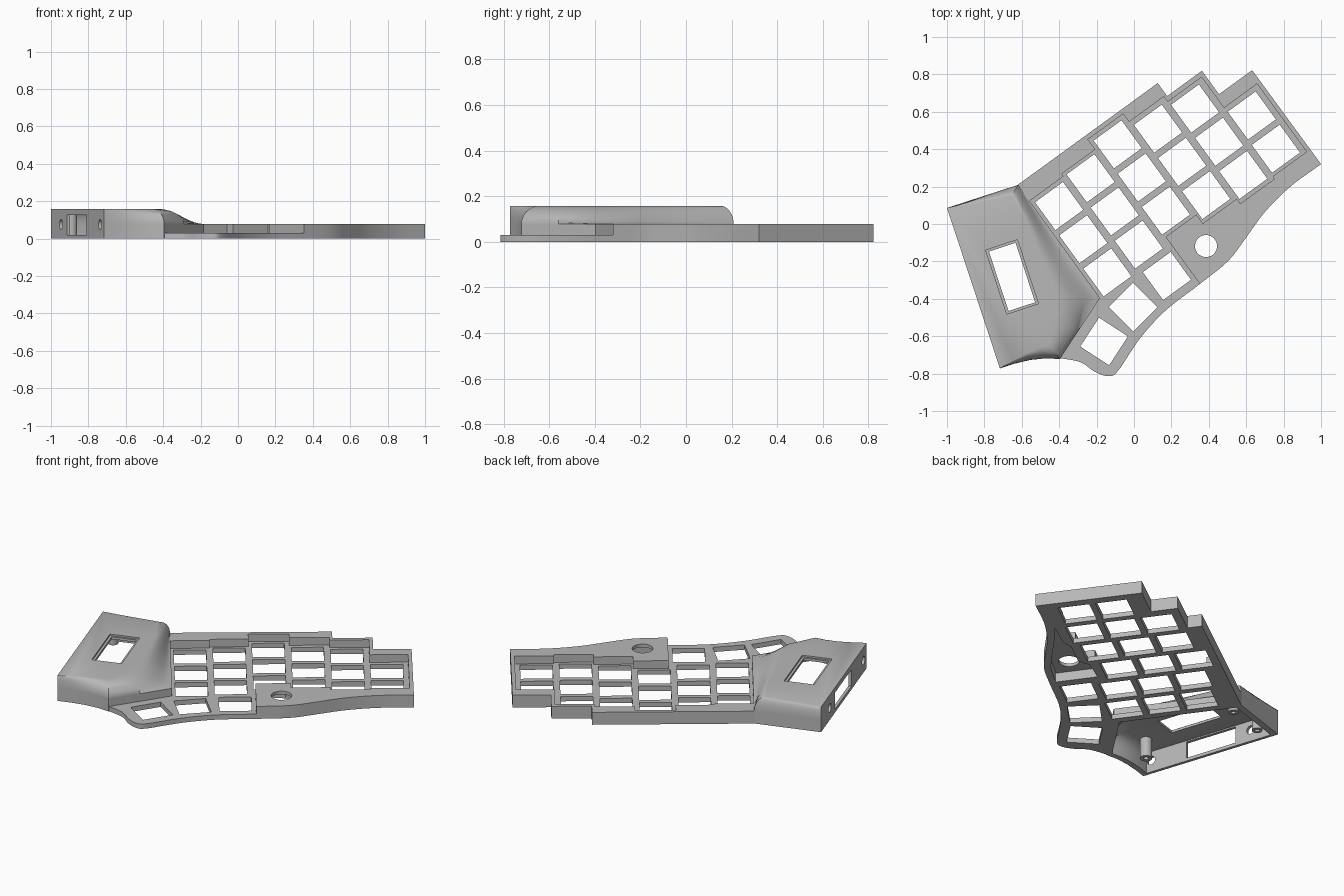
import bpy, bmesh, math
from mathutils import Matrix, Vector

if "Cube" in bpy.data.objects:
    bpy.data.objects.remove(bpy.data.objects["Cube"], do_unlink=True)

grey = bpy.data.materials.new("case grey")
grey.use_nodes = True
colour = (0.48, 0.48, 0.48, 1)
grey.diffuse_color = colour
grey.node_tree.nodes["Principled BSDF"].inputs["Base Color"].default_value = colour

UNIT = 187           # key layout steps per model unit
TILT = math.radians(36)


def layout(u, v):
    """Position on the tilted key layout to model x, y."""
    c, s = math.cos(TILT), math.sin(TILT)
    return ((u * c - v * s) / UNIT, (u * s + v * c) / UNIT)


def layouts(points):
    return [layout(u, v) for u, v in points]


def rect(x, y, w, h, angle):
    c, s = math.cos(angle), math.sin(angle)
    corners = [(-w / 2, -h / 2), (w / 2, -h / 2), (w / 2, h / 2), (-w / 2, h / 2)]
    return [(x + a * c - b * s, y + a * s + b * c) for a, b in corners]


def circle(x, y, r, n=40):
    return [(x + r * math.cos(math.tau * i / n), y + r * math.sin(math.tau * i / n)) for i in range(n)]


def loft(bm, rings):
    rows = [[bm.verts.new(p) for p in ring] for ring in rings]
    n = len(rows[0])
    for low, high in zip(rows, rows[1:]):
        for i in range(n):
            j = (i + 1) % n
            bm.faces.new((low[i], low[j], high[j], high[i]))
    bm.faces.new(rows[0][::-1])
    bm.faces.new(rows[-1])


def make(name, bm):
    bmesh.ops.recalc_face_normals(bm, faces=bm.faces)
    mesh = bpy.data.meshes.new(name)
    bm.to_mesh(mesh)
    bm.free()
    obj = bpy.data.objects.new(name, mesh)
    bpy.context.collection.objects.link(obj)
    mesh.materials.append(grey)
    return obj


def prisms(name, outlines, z0, z1):
    bm = bmesh.new()
    for pts in outlines:
        loft(bm, [[(x, y, z) for x, y in pts] for z in (z0, z1)])
    return make(name, bm)


def select(obj):
    bpy.ops.object.select_all(action='DESELECT')
    obj.select_set(True)
    bpy.context.view_layer.objects.active = obj


def cut(obj, cutter):
    select(obj)
    mod = obj.modifiers.new("cut", 'BOOLEAN')
    mod.operation, mod.solver, mod.object = 'DIFFERENCE', 'EXACT', cutter
    bpy.ops.object.modifier_apply(modifier=mod.name)
    bpy.data.objects.remove(cutter, do_unlink=True)


def spline(points, steps=6):
    """Smooth curve through the points."""
    p = [Vector(q) for q in points]
    p = [p[0] * 2 - p[1]] + p + [p[-1] * 2 - p[-2]]
    out = []
    for a, b, c, d in zip(p, p[1:], p[2:], p[3:]):
        for i in range(steps):
            t = i / steps
            q = 0.5 * (2 * b + (c - a) * t + (2 * a - 5 * b + 4 * c - d) * t**2
                       + (3 * b - a - 3 * c + d) * t**3)
            out.append(tuple(q))
    return out + [tuple(p[-2])]


# Key tray: stepped back edge, wavy front edge
back = layouts([(-73, 100), (102, 100), (102, 84), (145, 84), (145, 55), (186, 55)])
wave = spline([(1, .32), (.834, .198), (.70, .064), (.594, -.08), (.503, -.198), (.353, -.32),
               (.166, -.465), (.03, -.615), (-.086, -.786), (-.139, -.813), (-.209, -.79),
               (-.289, -.738), (-.41, -.715)])
tray = prisms("key_tray", [back + wave + layouts([(-73, -39)])], 0, .078)

# Sunken key field, open towards the thumb keys
field = layouts([(-200, 80), (-29, 80), (-29, 83), (12.5, 83), (12.5, 95.5), (56, 95.5),
                 (56, 85.5), (99, 85.5), (99, 79), (141, 79), (141, 41), (182, 41),
                 (182, -43), (140, -43), (140, -46), (98, -46), (98, -40), (56, -40),
                 (56, -29), (18, -29), (18, -200), (-200, -200)])
cut(tray, prisms("field_cutter", [field], .03, .2))

# Key openings: staggered columns, then the thumb fan
HOLE = 34.5 / UNIT
holes = []
for column, top in enumerate((58.5, 62.5, 74, 63, 57.5, 18.5)):
    for row in range(2 if column == 5 else 3):
        x, y = layout(-50 + 41.8 * column, top - 41 * row)
        holes.append(rect(x, y, HOLE, HOLE, TILT))
for x, y, angle in ((.176, -.278, 36), (-.005, -.444, 45), (-.16, -.628, 57)):
    holes.append(rect(x, y, HOLE, HOLE, math.radians(angle)))
cut(tray, prisms("key_cutter", holes, -.1, .2))

# Hollow under the palm corner and its round opening
hollow = layouts([(24, -34), (50, -36), (62, -46), (92, -46), (104, -52), (135, -53),
                  (110, -60), (80, -70), (54, -78), (24, -80)])
cut(tray, prisms("palm_cutter", [hollow], -.1, .058))
cut(tray, prisms("round_cutter", [circle(.385, -.118, .059)], -.1, .2))

# Raised pod: base point, matching top point, and whether its edge is rounded over
POD = [((-.62, .209), (-.655, .15), True),
       ((-.474, .007), (-.57, 0), False),
       ((-.328, -.194), (-.49, -.2), False),
       ((-.182, -.396), (-.42, -.38), False),
       ((-.29, -.56), (-.43, -.52), True),
       ((-.396, -.722), (-.45, -.64), True),
       ((-.47, -.718), (-.51, -.66), True),
       ((-.556, -.727), (-.575, -.69), True),
       ((-.64, -.747), (-.645, -.73), True),
       ((-.717, -.772), (-.717, -.772), True),
       ((-1, .086), (-1, .086), True)]


def pod_rings(scale, drop, bottom):
    centre = Vector((-.63, -.3))
    rings = []
    levels = [None] + [i / 10 for i in range(11)]
    for s in levels:
        ring = []
        rise = 0 if s is None else math.sin(s * math.pi / 2) ** 2
        z = bottom if s is None else .078 + .08 * rise - drop
        for base, top, rounded in POD:
            f = 1 - math.sqrt(max(0, 1 - rise**2)) if rounded else (s or 0)
            p = Vector(base).lerp(Vector(top), f)
            p = centre + (p - centre) * scale
            ring.append((p.x, p.y, z))
        rings.append(ring)
    return rings


def pod_solid(name, *args):
    bm = bmesh.new()
    loft(bm, pod_rings(*args))
    return make(name, bm)


pod = pod_solid("controller_pod", 1, 0, 0)
cut(pod, pod_solid("pod_cutter", .92, .025, -.05))

# Display window with a shallow rim
WALL = math.atan2(-.858, .283)
for name, length, width, z in (("rim_cutter", .36, .178, .148), ("window_cutter", .335, .15, .05)):
    cut(pod, prisms(name, [rect(-.652, -.283, length, width, WALL)], z, .3))

# Port slot and two round holes in the side wall
cut(pod, prisms("port_cutter", [rect(-.863, -.33, .33, .12, WALL)], .02, .125))
bm = bmesh.new()
across = Matrix.Rotation(WALL, 4, 'Z') @ Matrix.Rotation(math.pi / 2, 4, 'X')
for x in (-.946, -.737):
    y = .086 + (x + 1) * -.858 / .283
    bmesh.ops.create_cone(bm, cap_ends=True, segments=24, radius1=.027, radius2=.027, depth=.1,
                          matrix=Matrix.Translation((x, y, .075)) @ across)
cut(pod, make("screw_cutter", bm))

# Screw posts inside the pod
posts = prisms("screw_posts", [circle(-.61, -.62, .035, 24), circle(-.89, .03, .03, 24),
                               circle(-.655, .1, .03, 24)], .01, .14)
cut(posts, prisms("post_cutter", [circle(-.61, -.62, .015, 16), circle(-.89, .03, .014, 16),
                                  circle(-.655, .1, .014, 16)], -.1, .1))

for obj in (tray, pod, posts):
    select(obj)
    bpy.ops.object.shade_smooth_by_angle(angle=math.radians(30))
